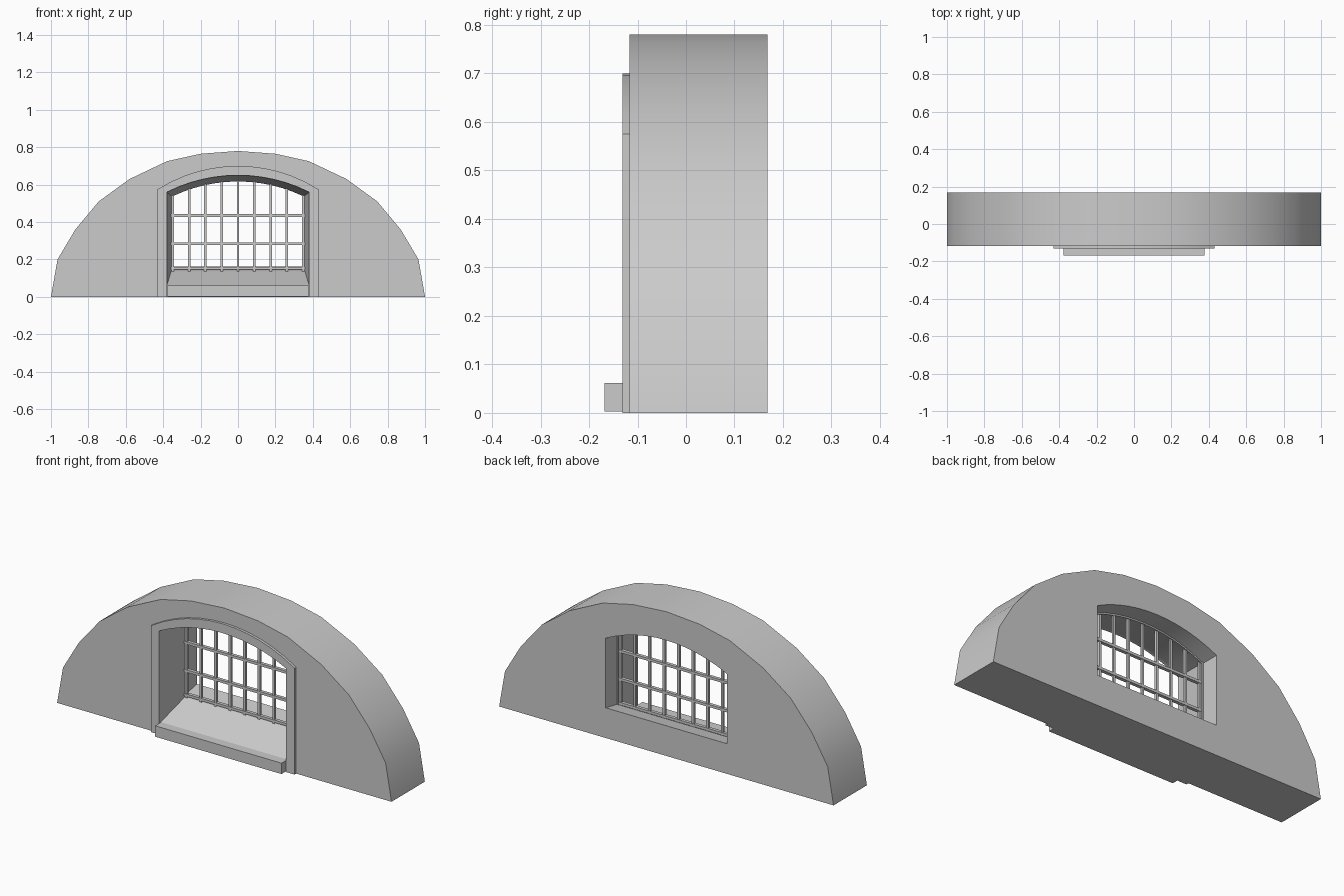
import bpy, bmesh, math

if "Cube" in bpy.data.objects:
    bpy.data.objects.remove(bpy.data.objects["Cube"])


def arch_z(x, w, spring, apex):
    """Height of a segmental arch of half width w at x."""
    h = apex - spring
    r = (w * w + h * h) / (2 * h)
    return apex - r + math.sqrt(max(r * r - x * x, 0))


def arch_loop(w, bottom, spring, apex, n=12):
    """Bottom right, over the arch, to bottom left."""
    pts = [(w, bottom)]
    for i in range(n + 1):
        x = w - 2 * w * i / n
        pts.append((x, arch_z(x, w, spring, apex)))
    return pts + [(-w, bottom)]


def finish(bm, name, smooth=True):
    bmesh.ops.recalc_face_normals(bm, faces=bm.faces)
    me = bpy.data.meshes.new(name)
    bm.to_mesh(me)
    bm.free()
    ob = bpy.data.objects.new(name, me)
    bpy.context.collection.objects.link(ob)
    if smooth:
        bpy.ops.object.select_all(action='DESELECT')
        ob.select_set(True)
        bpy.context.view_layer.objects.active = ob
        bpy.ops.object.shade_smooth_by_angle(angle=math.radians(30))
    return ob


def ring(bm, pts, y):
    return [bm.verts.new((x, y, z)) for x, z in pts]


def bridge(bm, a, b):
    n = len(a)
    for i in range(n):
        j = (i + 1) % n
        bm.faces.new((a[i], a[j], b[j], b[i]))


def fill_between(bm, outer, hole):
    edges = []
    for loop in (outer, hole):
        for i in range(len(loop)):
            pair = (loop[i], loop[(i + 1) % len(loop)])
            edges.append(bm.edges.get(pair) or bm.edges.new(pair))
    bmesh.ops.triangle_fill(bm, edges=edges, use_beauty=True)


def add_box(bm, x0, x1, y0, y1, z0, z1):
    pts = [(x0, z0), (x1, z0), (x1, z1), (x0, z1)]
    a, b = ring(bm, pts, y0), ring(bm, pts, y1)
    bm.faces.new(a)
    bm.faces.new(b)
    bridge(bm, a, b)


# Half-round wall with a splayed, stepped window opening
FRONT, BACK = -0.117, 0.168
half = [(1, 0), (0.965, 0.2), (0.87, 0.36), (0.745, 0.51),
        (0.58, 0.63), (0.38, 0.725), (0.2, 0.765)]
outline = half + [(0, 0.78)] + [(-x, z) for x, z in reversed(half)]
bm = bmesh.new()
front, back = ring(bm, outline, FRONT), ring(bm, outline, BACK)
bridge(bm, front, back)
# y, half width, sill height, spring height, apex height
sections = [(FRONT, 0.38, 0.062, 0.56, 0.65),
            (0.05, 0.358, 0.135, 0.54, 0.622),
            (0.072, 0.355, 0.145, 0.535, 0.617),
            (0.072, 0.363, 0.145, 0.54, 0.625),
            (BACK, 0.363, 0.163, 0.54, 0.625)]
loops = [ring(bm, arch_loop(*s[1:]), s[0]) for s in sections]
for a, b in zip(loops, loops[1:]):
    bridge(bm, a, b)
fill_between(bm, front, loops[0])
fill_between(bm, back, loops[-1])
finish(bm, "arched_wall")

# Raised surround on the front
bm = bmesh.new()
outer = arch_loop(0.43, 0.0, 0.575, 0.70)
inner = arch_loop(0.38, 0.0, 0.56, 0.65)
rings = [[ring(bm, p, y) for p in (outer, inner)] for y in (-0.131, FRONT)]
for o, i in rings:
    for k in range(len(o) - 1):
        bm.faces.new((o[k], o[k + 1], i[k + 1], i[k]))
for a, b in zip(*rings):
    for k in range(len(a) - 1):
        bm.faces.new((a[k], a[k + 1], b[k + 1], b[k]))
for k in (0, -1):
    bm.faces.new((rings[0][0][k], rings[0][1][k], rings[1][1][k], rings[1][0][k]))
finish(bm, "window_surround")

# Projecting sill
bm = bmesh.new()
add_box(bm, -0.378, 0.378, -0.168, -0.117, 0.003, 0.062)
finish(bm, "window_sill", False)

# Iron grille: upright and cross bars
BAR_Y, R = 0.06, 0.0065
bm = bmesh.new()
for i in range(-4, 5):
    x = i * 0.087
    top = arch_z(x, 0.358, 0.54, 0.622) + 0.003
    add_box(bm, x - R, x + R, BAR_Y - R, BAR_Y + R, 0.135, top)
finish(bm, "upright_bars", False)
bm = bmesh.new()
for z in (0.152, 0.283, 0.435):
    add_box(bm, -0.358, 0.358, BAR_Y - 0.009, BAR_Y + 0.009, z - 0.007, z + 0.007)
finish(bm, "cross_bars", False)
